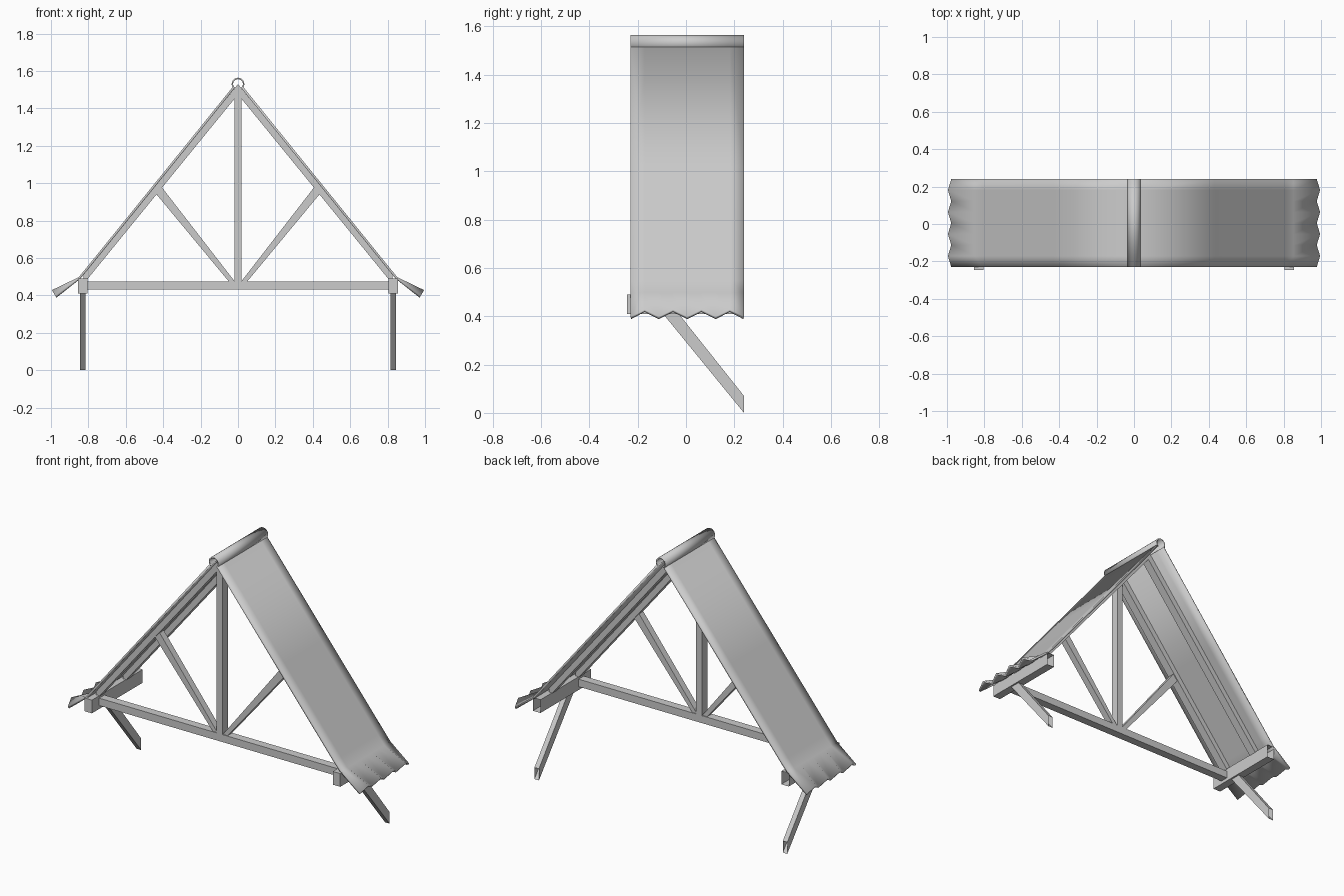
import bpy, bmesh
from math import sin, cos, radians
from mathutils import Vector

if "Cube" in bpy.data.objects:
    bpy.data.objects.remove(bpy.data.objects["Cube"])

Y0, Y1 = -0.23, 0.24


def finish(name, bm, smooth=False, mirror=False, thick=0):
    me = bpy.data.meshes.new(name)
    bm.to_mesh(me)
    bm.free()
    ob = bpy.data.objects.new(name, me)
    bpy.context.collection.objects.link(ob)
    if thick:
        m = ob.modifiers.new("thickness", 'SOLIDIFY')
        m.thickness, m.offset = thick, -1
    if mirror:
        m = ob.modifiers.new("mirror", 'MIRROR')
        m.use_mirror_merge = False
    if smooth:
        bpy.ops.object.select_all(action='DESELECT')
        bpy.context.view_layer.objects.active = ob
        ob.select_set(True)
        bpy.ops.object.shade_smooth_by_angle(angle=radians(35))
    return ob


def prism(name, pts, axis, a, b, mirror=False, open_back=False):
    """Extrude a profile along y (x,z points) or along x (y,z points)."""
    bm = bmesh.new()
    if axis == 'Y':
        co = lambda p, t: (p[0], t, p[1])
    else:
        co = lambda p, t: (t, p[0], p[1])
    v0 = [bm.verts.new(co(p, a)) for p in pts]
    v1 = [bm.verts.new(co(p, b)) for p in pts]
    bm.faces.new(v0)
    bm.faces.new(v1[::-1])
    n = len(pts)
    for i in range(n):
        j = (i + 1) % n
        bm.faces.new((v0[i], v1[i], v1[j], v0[j]))
    bmesh.ops.recalc_face_normals(bm, faces=bm.faces)
    if open_back:
        cut = [f for f in bm.faces if all(abs(v.co.y - Y1) < 1e-4 for v in f.verts)]
        bmesh.ops.delete(bm, geom=cut, context='FACES')
    return finish(name, bm, mirror=mirror)


def sheet(name, rows, mirror=False, thick=0.012):
    """Skin rows of points into a thin sheet with its outside facing up."""
    bm = bmesh.new()
    vs = [[bm.verts.new(p) for p in r] for r in rows]
    for r, s in zip(vs, vs[1:]):
        for i in range(len(r) - 1):
            bm.faces.new((r[i], r[i + 1], s[i + 1], s[i]))
    bm.normal_update()
    if sum((f.normal.z for f in bm.faces)) < 0:
        bmesh.ops.reverse_faces(bm, faces=bm.faces)
    return finish(name, bm, True, mirror, thick)


def rect(x0, x1, z0, z1):
    return [(x0, z0), (x1, z0), (x1, z1), (x0, z1)]


# Truss at the front: tie beam, king post, struts
TA, TB = -0.175, -0.125
prism("tie_beam", rect(-0.81, 0.81, 0.43, 0.475), 'Y', TA, TB)
prism("king_post", rect(-0.02, 0.02, 0.475, 1.5), 'Y', TA, TB)
prism("strut", [(0.018, 0.475), (0.05, 0.475), (0.44, 0.945), (0.405, 0.975)],
      'Y', TA + 0.005, TB - 0.005, mirror=True)

# Two pairs of rafters under the sheets
rafter = [(0, 1.474), (0.825, 0.462), (0.825, 0.517), (0, 1.529)]
for name, y in (("front_rafter", TA), ("rear_rafter", 0.08)):
    prism(name, rafter, 'Y', y, y + 0.05, mirror=True)

# Wall plates and diagonal braces
prism("wall_plate", rect(0.805, 0.855, 0.41, 0.49), 'Y', -0.245, Y1, mirror=True, open_back=True)
prism("brace", [(-0.095, 0.41), (Y1, 0), (Y1, 0.07), (-0.03, 0.41)], 'X', 0.815, 0.845,
      mirror=True, open_back=True)

# Roof slopes with a flared, corrugated eave
path = [(0.025, 1.518, 0), (0.43, 1.017, 0), (0.81, 0.548, 0), (0.852, 0.497, 0), (0.986, 0.413, 1)]
rows = []
for x, z, w in path:
    row = []
    for i in range(9):
        s = w * (1 if i % 2 else -1)
        row.append(Vector((x + 0.009 * s, Y0 + (Y1 - Y0) * i / 8, z + 0.015 * s)))
    rows.append(row)
sheet("roof_slope", rows, mirror=True)

# Rounded ridge cap
rows = []
for i in range(15):
    a = radians(-45 + 270 * i / 14)
    x, z = 0.034 * cos(a), 1.53 + 0.034 * sin(a)
    rows.append([(x, Y0, z), (x, Y1, z)])
sheet("ridge_cap", rows, thick=0.008)
